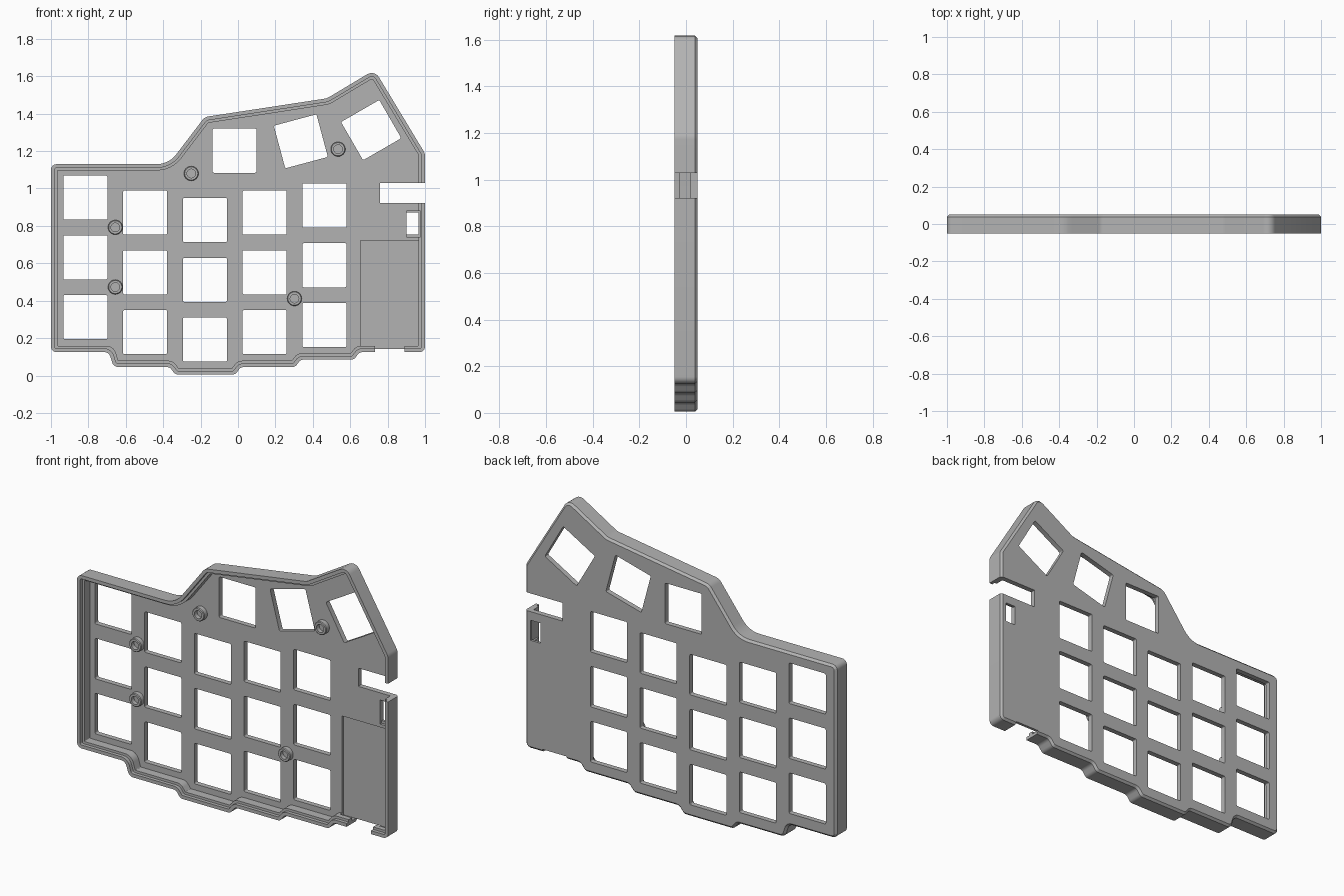
import bpy, bmesh, math
from mathutils import Vector, Matrix

cube = bpy.data.objects.get("Cube")
if cube:
    bpy.data.objects.remove(cube)

grey = bpy.data.materials.new("matte grey")
grey.use_nodes = True
COLOUR = (0.45, 0.45, 0.45, 1)
grey.diffuse_color = COLOUR
grey.node_tree.nodes["Principled BSDF"].inputs["Base Color"].default_value = COLOUR

BACK, FLOOR, FRONT = 0.05, 0.02, -0.05

# Case outline, counter-clockwise: x, z, corner radius
OUTLINE = [
    (-1, 0.125, 0.03), (-0.69, 0.125, 0.035), (-0.665, 0.045, 0.035),
    (-0.365, 0.045, 0.03), (-0.335, 0.005, 0.03), (-0.015, 0.005, 0.03),
    (0.015, 0.045, 0.03), (0.305, 0.045, 0.03), (0.335, 0.085, 0.03),
    (0.62, 0.085, 0.03), (0.65, 0.125, 0.03), (1, 0.125, 0.03),
    (1, 1.187, 0.05), (0.73, 1.634, 0.045), (0.476, 1.482, 0.08),
    (-0.178, 1.382, 0.05), (-0.37, 1.13, 0.13), (-1, 1.13, 0.03)]


def rounded(points, inset=0.0, steps=6):
    """Inset a closed outline and round its corners."""
    result, n = [], len(points)
    corners = [Vector(p[:2]) for p in points]
    moved = []
    for i, c in enumerate(corners):
        a = (c - corners[i - 1]).normalized()
        b = (corners[(i + 1) % n] - c).normalized()
        na, nb = Vector((-a.y, a.x)), Vector((-b.y, b.x))
        moved.append((c + (na + nb) * inset / (1 + na.dot(nb)), a, b))
    for i, (c, a, b) in enumerate(moved):
        turn = a.cross(b) if hasattr(a, "cross") else a.x * b.y - a.y * b.x
        sign = 1 if turn > 0 else -1
        radius = max(points[i][2] - sign * inset, 0.004)
        half = math.tan(a.angle(b) / 2)
        room = min((c - moved[i - 1][0]).length, (c - moved[(i + 1) % n][0]).length)
        reach = min(radius * half, room * 0.48)
        radius = reach / half
        centre = c - a * reach + Vector((-a.y, a.x)) * sign * radius
        start = c - a * reach - centre
        sweep = sign * a.angle(b)
        for k in range(steps + 1):
            result.append(centre + Matrix.Rotation(sweep * k / steps, 2) @ start)
    return result


def loft(bm, sections):
    """Skin matching outlines at given depths; list of (depth, outline)."""
    rings = [[bm.verts.new((p.x, y, p.y)) for p in line] for y, line in sections]
    n = len(rings[0])
    for r, s in zip(rings, rings[1:]):
        for i in range(n):
            bm.faces.new((r[i], r[(i + 1) % n], s[(i + 1) % n], s[i]))
    bm.faces.new(rings[0])
    bm.faces.new(rings[-1][::-1])


def finish(name, bm):
    bmesh.ops.recalc_face_normals(bm, faces=bm.faces)
    mesh = bpy.data.meshes.new(name)
    bm.to_mesh(mesh)
    bm.free()
    mesh.materials.append(grey)
    obj = bpy.data.objects.new(name, mesh)
    bpy.context.collection.objects.link(obj)
    return obj


def solid(name, sections):
    bm = bmesh.new()
    loft(bm, sections)
    return finish(name, bm)


def box(name, x0, x1, z0, z1, y0, y1):
    line = [Vector(p) for p in ((x0, z0), (x1, z0), (x1, z1), (x0, z1))]
    return solid(name, [(y0, line), (y1, line)])


def select_only(obj):
    bpy.ops.object.select_all(action='DESELECT')
    obj.select_set(True)
    bpy.context.view_layer.objects.active = obj


def cut(target, cutter):
    mod = target.modifiers.new("cut", 'BOOLEAN')
    mod.operation, mod.solver, mod.object = 'DIFFERENCE', 'EXACT', cutter
    select_only(target)
    bpy.ops.object.modifier_apply(modifier=mod.name)
    bpy.data.objects.remove(cutter)


# Case shell with a chamfered back rim
case = solid("case_shell", [(FRONT, rounded(OUTLINE)), (BACK - 0.012, rounded(OUTLINE)),
                            (BACK, rounded(OUTLINE, 0.012))])

# Hollow with a ledge inside the lip
for inset, depth in ((0.02, -0.03), (0.034, FLOOR)):
    line = rounded(OUTLINE, inset)
    cut(case, solid("hollow", [(-0.1, line), (depth, line)]))

# Key openings: five staggered columns of three, and three thumb keys
keys = [(-0.816 + 0.3195 * col, top - 0.3195 * row, 0)
        for col, top in enumerate((0.951, 0.871, 0.831, 0.871, 0.909)) for row in range(3)]
keys += [(-0.018, 1.202, 0), (0.336, 1.252, 15), (0.712, 1.312, 30)]
bm = bmesh.new()
h = 0.118
square = rounded([(-h, -h, 0.008), (h, -h, 0.008), (h, h, 0.008), (-h, h, 0.008)], steps=3)
for x, z, angle in keys:
    spin = Matrix.Rotation(math.radians(angle), 2)
    line = [spin @ p + Vector((x, z)) for p in square]
    loft(bm, [(0, line), (0.1, line)])
cut(case, finish("key_openings", bm))

# Side slot, small window, controller pocket and bottom port
cut(case, box("side_slot", 0.76, 1.1, 0.922, 1.028, -0.1, 0.1))
cut(case, box("window_recess", 0.9, 0.976, 0.74, 0.88, -0.04, 0.035))
cut(case, box("window", 0.9, 0.965, 0.755, 0.872, -0.02, 0.1))
cut(case, box("pocket", 0.656, 0.972, 0.142, 0.722, 0.0, 0.034))
cut(case, box("bottom_port", 0.733, 0.89, 0.0, 0.142, -0.1, 0.1))
cut(case, box("port_opening", 0.733, 0.89, 0.1, 0.2, -0.1, 0.034))

# Screw posts with blind bores
PROFILE = ((0.039, FLOOR + 0.003), (0.039, -0.006), (0.035, -0.01), (0.023, -0.01), (0.023, 0.015))
for number, (x, z) in enumerate(((-0.25, 1.08), (0.535, 1.21), (-0.656, 0.792),
                                 (-0.656, 0.473), (0.302, 0.411)), 1):
    bm = bmesh.new()
    loft(bm, [(y, [Vector((x + r * math.cos(k * math.tau / 32), z + r * math.sin(k * math.tau / 32)))
                   for k in range(32)]) for r, y in PROFILE])
    finish(f"screw_post_{number}", bm)

# Smooth the rounded corners and keep the edges crisp
for obj in [o for o in bpy.data.objects if o.name.startswith(("case_shell", "screw_post"))]:
    select_only(obj)
    bpy.ops.object.shade_smooth_by_angle(angle=math.radians(25))
